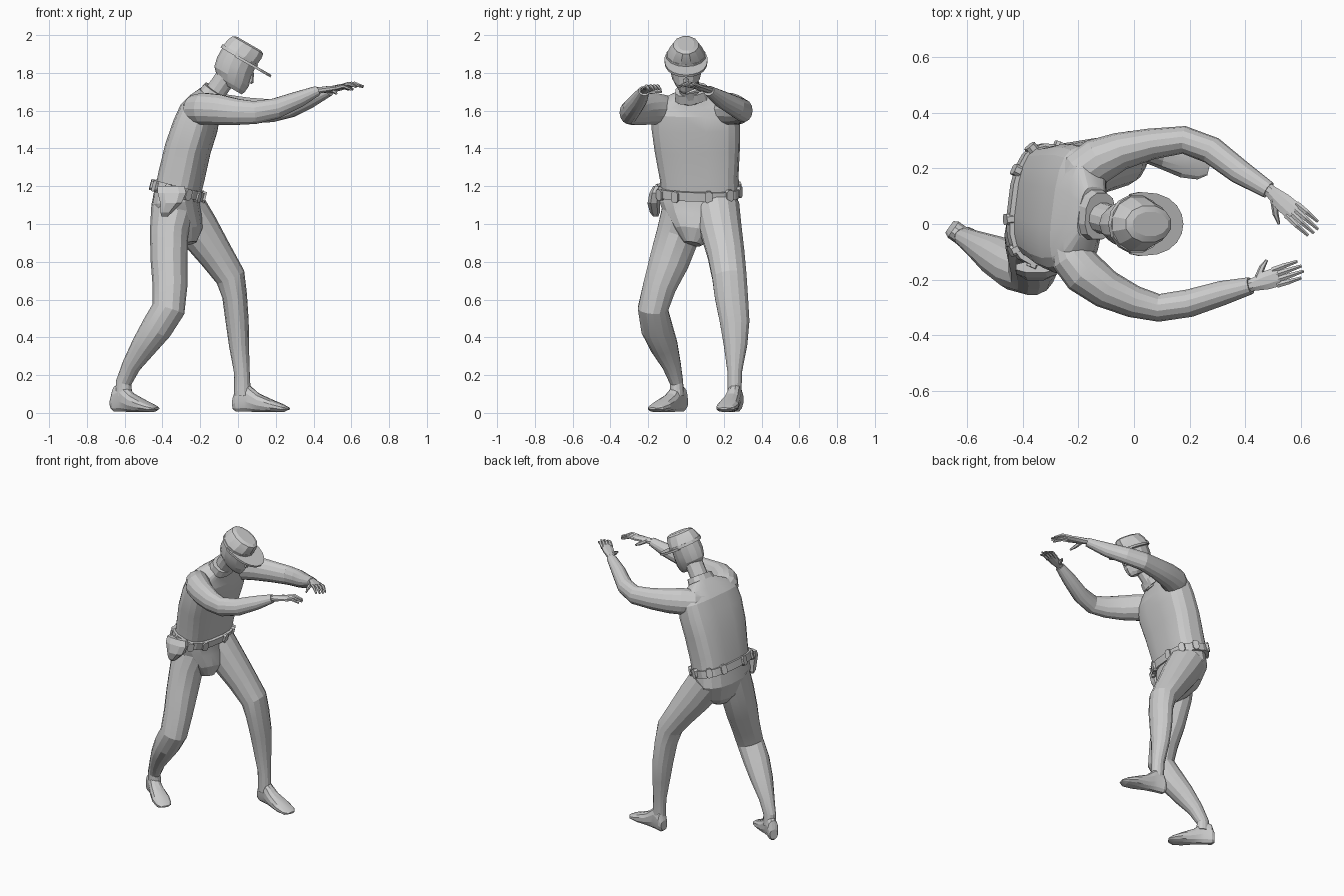
import bpy, bmesh
from math import sin, cos, pi, copysign
from mathutils import Vector as V


def finish(name, bm, smooth=15):
    bmesh.ops.recalc_face_normals(bm, faces=bm.faces)
    me = bpy.data.meshes.new(name)
    bm.to_mesh(me)
    bm.free()
    ob = bpy.data.objects.new(name, me)
    bpy.context.collection.objects.link(ob)
    bpy.ops.object.select_all(action='DESELECT')
    ob.select_set(True)
    bpy.context.view_layer.objects.active = ob
    bpy.ops.object.shade_smooth_by_angle(angle=smooth * pi / 180)
    return ob


def loft(name, rings, side=(0, 1, 0), normal=None, n=12, p=2.0):
    """Capped tube; ring = (x, y, z, radius along side, radius across)."""
    bm, loops = bmesh.new(), []
    cs = [V(r[:3]) for r in rings]
    for i, r in enumerate(rings):
        t = V(normal) if normal else cs[min(i + 1, len(cs) - 1)] - cs[max(i - 1, 0)]
        t.normalize()
        w = V(side)
        w = (w - t * w.dot(t)).normalized()
        v = w.cross(t)
        loop = []
        for k in range(n):
            a = 2 * pi * (k + .5) / n
            c, s = [copysign(abs(q) ** (2 / p), q) for q in (cos(a), sin(a))]
            loop.append(bm.verts.new(cs[i] + w * c * r[3] + v * s * r[4]))
        loops.append(loop)
    for A, B in zip(loops, loops[1:]):
        for k in range(n):
            bm.faces.new((A[k], A[(k + 1) % n], B[(k + 1) % n], B[k]))
    bm.faces.new(loops[0])
    bm.faces.new(loops[-1])
    return finish(name, bm)


def prism(name, pts, origin, e1, e2, depth):
    """Outline in the plane (e1, e2), extruded along their cross product."""
    bm = bmesh.new()
    o, e1, e2 = V(origin), V(e1), V(e2)
    d = e1.cross(e2).normalized() * depth
    f = bm.faces.new([bm.verts.new(o + e1 * a + e2 * b - d / 2) for a, b in pts])
    g = bmesh.ops.extrude_face_region(bm, geom=[f])['geom']
    bmesh.ops.translate(bm, vec=d, verts=[q for q in g if isinstance(q, bmesh.types.BMVert)])
    return finish(name, bm)


# Torso and pelvis
YAW = (.13, 1, 0)
loft("jacket", [(-.318, .075, 1.17, .205, .116), (-.30, .07, 1.25, .208, .118),
                (-.265, .06, 1.40, .226, .115), (-.225, .052, 1.52, .235, .112),
                (-.20, .05, 1.60, .228, .10), (-.178, .047, 1.65, .195, .075),
                (-.152, .04, 1.69, .095, .055)], YAW, n=20, p=3)
loft("hips", [(-.318, .072, 1.18, .20, .12), (-.33, .07, 1.10, .212, .125),
              (-.31, .06, 1.02, .18, .12), (-.28, .045, .95, .11, .095),
              (-.268, .035, .895, .045, .05)], YAW, n=16, p=2.3)

# Belt with pouches
U = V((.25, 0, .97)).normalized()
B0 = V((-.318, .068, 1.175))
loft("belt", [(*(B0 + U * h), .222, .135) for h in (-.024, .024)], YAW, U, 20, 2.7)
w = V(YAW).normalized()
f = w.cross(U)
for i in range(10):
    a = 2 * pi * i / 10 + .1
    c, s = [copysign(abs(q) ** .75, q) for q in (cos(a), sin(a))]
    out = (w * c * .135 + f * s * .222).normalized()
    pos = B0 + w * c * .219 + f * s * .133
    prism("belt_pouch", [(-.02, -.018), (-.01, -.03), (.01, -.03), (.02, -.018),
                         (.02, .018), (.01, .03), (-.01, .03), (-.02, .018)],
          pos, out.cross(U), U, .024)

# Holster on the right hip
loft("holster", [(-.355, -.155, 1.20, .075, .02), (-.35, -.165, 1.165, .08, .03),
                 (-.355, -.17, 1.11, .06, .036), (-.38, -.165, 1.06, .032, .028),
                 (-.388, -.16, 1.04, .018, .014)], (1, 0, 0), (0, 0, 1), 8, 2.6)

# Trouser legs
loft("front_leg", [(-.29, .165, 1.09, .12, .12), (-.21, .185, .97, .112, .112),
                   (-.12, .212, .84, .10, .093), (-.04, .23, .72, .093, .08),
                   (-.018, .24, .62, .09, .066), (-.004, .258, .48, .08, .061),
                   (.005, .262, .36, .064, .053), (.02, .258, .22, .04, .042),
                   (.024, .256, .09, .038, .044)], n=14)
loft("back_leg", [(-.34, 0, 1.09, .125, .12), (-.365, -.04, .95, .118, .102),
                  (-.365, -.09, .80, .108, .097), (-.36, -.14, .67, .09, .092),
                  (-.368, -.175, .55, .082, .088), (-.43, -.155, .45, .085, .083),
                  (-.50, -.115, .35, .074, .068), (-.565, -.075, .25, .05, .05),
                  (-.605, -.05, .16, .036, .042), (-.605, -.048, .09, .038, .045)], n=14)


# Feet
def foot(name, heel, toe):
    h, t = V((*heel, 0)), V((*toe, 0))
    d = t - h
    rings = []
    for q, top, wid in ((0, .085, .026), (.06, .14, .036), (.22, .17, .036), (.32, .14, .04),
                        (.45, .105, .046), (.7, .07, .058), (.9, .045, .05), (1, .028, .026)):
        c = h + d * q
        z0 = .018 if q in (0, 1) else .004
        rings.append((c.x, c.y, (top + z0) / 2, wid, (top - z0) / 2))
    loft(name, rings, V((0, 0, 1)).cross(d), d, 12, 2.2)


foot("front_foot", (-.025, .274), (.27, .2))
foot("back_foot", (-.665, -.01), (-.43, -.178))

# Sleeves
UP = (0, 0, 1)
loft("left_sleeve", [(-.24, .13, 1.60, .06, .05), (-.19, .185, 1.607, .078, .082),
                     (-.13, .228, 1.61, .086, .082), (-.05, .262, 1.605, .08, .068),
                     (.06, .288, 1.60, .07, .056),
                     (.18, .303, 1.60, .062, .05), (.28, .265, 1.62, .056, .05),
                     (.38, .188, 1.66, .046, .045), (.485, .122, 1.705, .027, .031)], UP, n=14)
loft("right_sleeve", [(-.25, -.06, 1.60, .06, .05), (-.225, -.12, 1.607, .078, .075),
                      (-.18, -.175, 1.61, .086, .08), (-.10, -.235, 1.605, .082, .07),
                      (0, -.28, 1.593, .07, .058),
                      (.09, -.302, 1.59, .062, .05), (.20, -.285, 1.612, .055, .05),
                      (.32, -.248, 1.66, .044, .044), (.42, -.222, 1.705, .027, .031)], UP, n=14)


# Hands: palm, four fingers and a thumb
def hand(side, wrist, knuckle, thumb, length, inner):
    w, k = V(wrist), V(knuckle)
    d = (k - w).normalized()
    s = V(UP).cross(d).normalized() * inner
    m = w.lerp(k, .5)
    loft(side + "_palm", [(*(w - d * .03), .022, .02), (*w, .025, .018),
                          (*m, .036, .016), (*k, .038, .012)], s, n=8)
    for i in range(4):
        o = (i - 1.5) * .0185
        L = length * (.82, 1, .98, .88)[i]
        a = k + s * o - d * .015
        b = a + d * L * .55 + s * o * .08 + V((0, 0, .004))
        e = a + d * (L + .015) + s * o * .1 - V((0, 0, .022))
        loft(side + "_finger", [(*a, .012, .0115), (*b, .0105, .0105), (*e, .006, .006)], s, n=6)
    a = w.lerp(k, .2) + s * .012
    e = V(thumb)
    b = a.lerp(e, .55) + s * .006
    loft(side + "_thumb", [(*a, .015, .014), (*b, .012, .011), (*e, .006, .005)], UP, n=6)


hand("left", (.495, .115, 1.712), (.578, .042, 1.732), (.522, .0, 1.69), .105, -1)
hand("right", (.43, -.218, 1.708), (.522, -.188, 1.722), (.478, -.13, 1.70), .09, 1)

# Neck and collar
loft("neck", [(-.145, .03, 1.66, .058, .058), (-.09, .015, 1.74, .055, .057),
              (-.04, 0, 1.81, .06, .06)])
loft("collar", [(-.148, .035, 1.672, .095, .07), (-.122, .028, 1.712, .086, .064)], n=12, p=2.5)

# Head tilted forward: u points to the crown, f to the face
C0, u, f = V((.005, 0, 1.885)), V((.5, 0, .866)), V((.866, 0, -.5))


def local(rows):
    return [(*(C0 + u * t + f * c), a, b) for t, c, a, b in rows]


loft("head", local([(-.165, .05, .035, .062), (-.145, .034, .055, .086), (-.11, .018, .075, .105),
                    (-.06, .006, .088, .105), (.01, 0, .09, .10)]), normal=u, n=14)
loft("nose", local([(-.092, .112, .016, .018), (-.08, .113, .015, .022), (-.035, .10, .008, .012)]),
     normal=u, n=6)

# Cap: band, crown and peak
loft("cap_band", local([(-.006, 0, .106, .11), (.014, 0, .105, .109)]), normal=u, n=14)
loft("cap_crown", local([(.01, 0, .103, .107), (.05, .006, .086, .105),
                         (.078, .01, .068, .097), (.087, .012, .045, .075)]), normal=u, n=12)
arc = [pi * (k / 10 - .5) for k in range(11)]
prism("cap_peak", [(-.02, -.108)] + [(.02 + .178 * abs(cos(a)) ** .8, .115 * sin(a)) for a in arc]
      + [(-.02, .108)], C0 - u * .004, f, (0, 1, 0), .014)
